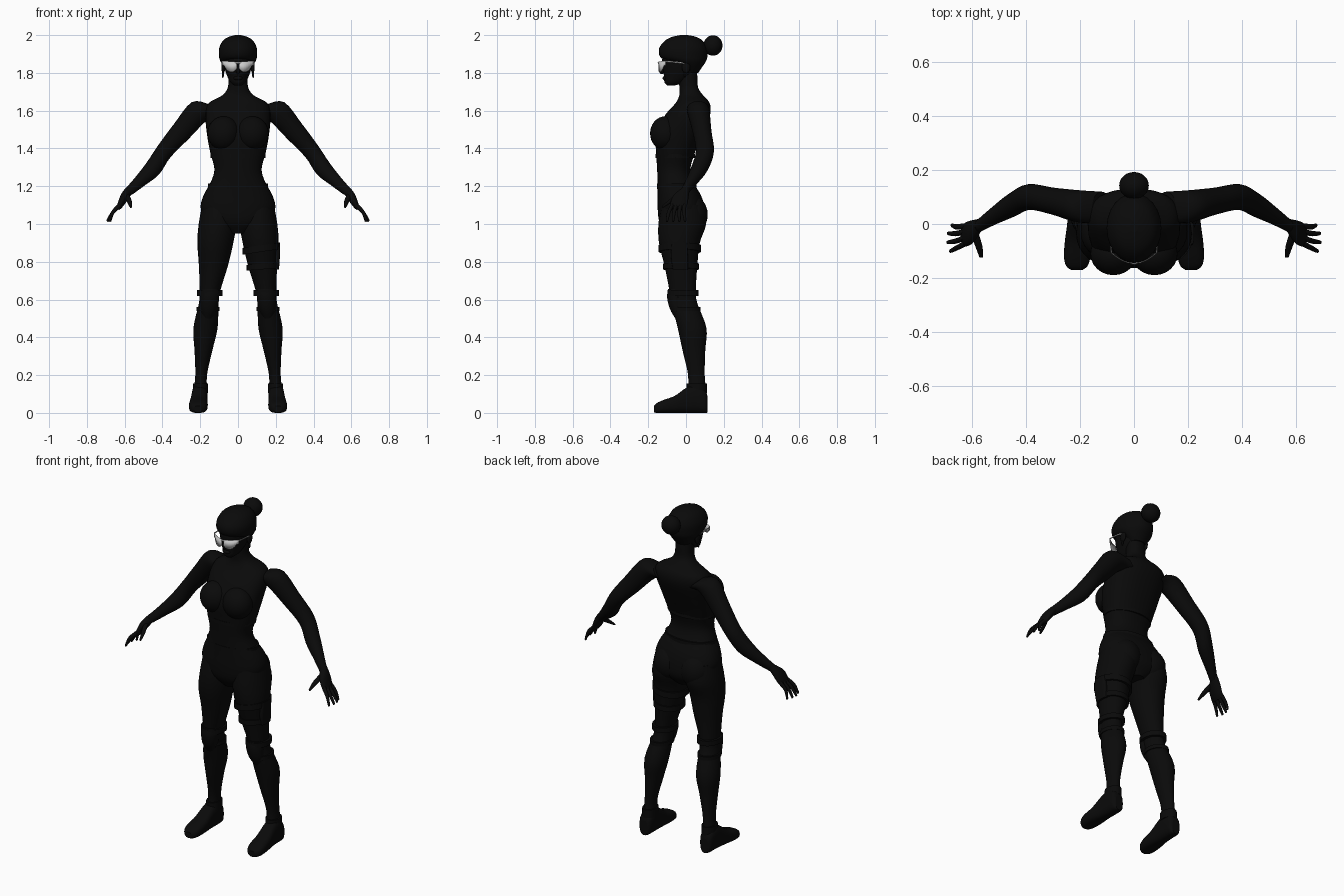
import bpy, bmesh, math
from mathutils import Vector, Matrix

cube = bpy.data.objects.get("Cube")
if cube:
    bpy.data.objects.remove(cube, do_unlink=True)


def material(name, value):
    mat = bpy.data.materials.new(name)
    mat.use_nodes = True
    colour = (value, value, value, 1)
    mat.diffuse_color = colour
    mat.node_tree.nodes["Principled BSDF"].inputs["Base Color"].default_value = colour
    return mat


BLACK = material("black", 0.003)
SILVER = material("silver", 0.6)
X, Y, Z = Vector((1, 0, 0)), Vector((0, 1, 0)), Vector((0, 0, 1))
ARM_UP = Vector((0.7, 0, 0.7))


def finish(name, bm, mat=BLACK, smooth=True):
    bmesh.ops.recalc_face_normals(bm, faces=bm.faces)
    for face in bm.faces:
        face.smooth = smooth and len(face.verts) < 5
    mesh = bpy.data.meshes.new(name)
    bm.to_mesh(mesh)
    bm.free()
    mesh.materials.append(mat)
    obj = bpy.data.objects.new(name, mesh)
    bpy.context.collection.objects.link(obj)
    return obj


def spline(rows, steps):
    """Smooth the list of sections through every given one."""
    out = []
    for i in range(len(rows) - 1):
        quad = [rows[max(i - 1, 0)], rows[i], rows[i + 1], rows[min(i + 2, len(rows) - 1)]]
        for k in range(steps):
            t = k / steps
            out.append([b + t * (c - a) / 2 + t * t * (a - 2.5 * b + 2 * c - d / 2)
                        + t ** 3 * (1.5 * (b - c) + (d - a) / 2)
                        for a, b, c, d in zip(*quad)])
    return out + [list(rows[-1])]


def loft(name, rows, u=X, v=Y, side=1, power=2, steps=4, sides=24, mat=BLACK):
    """Tube through sections (x, y, z, radius along u, radius along v)."""
    bm = bmesh.new()
    rings = []
    for x, y, z, ru, rv in spline(rows, steps):
        ring = []
        for k in range(sides):
            a = math.tau * k / sides
            c, s = math.cos(a), math.sin(a)
            p = Vector((x, y, z))
            p += u * ru * math.copysign(abs(c) ** (2 / power), c)
            p += v * rv * math.copysign(abs(s) ** (2 / power), s)
            ring.append(bm.verts.new((p.x * side, p.y, p.z)))
        rings.append(ring)
    for low, high in zip(rings, rings[1:]):
        for k in range(sides):
            n = (k + 1) % sides
            bm.faces.new((low[k], low[n], high[n], high[k]))
    bm.faces.new(rings[0])
    bm.faces.new(rings[-1])
    return finish(name, bm, mat)


def ball(name, centre, radii, mat=BLACK):
    bm = bmesh.new()
    bmesh.ops.create_uvsphere(bm, u_segments=24, v_segments=16, radius=1)
    bmesh.ops.transform(bm, matrix=Matrix.Translation(centre) @ Matrix.Diagonal((*radii, 1)), verts=bm.verts)
    return finish(name, bm, mat)


def at_height(rows, z):
    """Section of a downward list of rows at height z."""
    for a, b in zip(rows, rows[1:]):
        if b[2] <= z <= a[2]:
            t = (a[2] - z) / (a[2] - b[2])
            return [p + t * (q - p) for p, q in zip(a, b)]


def strap(name, rows, z, height, side, tilt=0.0, grow=0.009):
    x, y, _, ru, rv = at_height(rows, z)
    levels = [z - height / 2, z + height / 2]
    loft(name, [(x, y, h, ru + grow, rv + grow) for h in levels],
         u=Vector((1, 0, tilt)), side=side, steps=1)


# Torso and neck
torso = [
    (0, -.02, .95, .05, .08), (0, -.02, 1.01, .16, .12), (0, -.025, 1.08, .197, .125),
    (0, -.035, 1.15, .183, .115), (0, -.055, 1.22, .145, .095), (0, -.065, 1.29, .125, .088),
    (0, -.055, 1.38, .147, .103), (0, -.035, 1.48, .165, .125), (0, .01, 1.58, .172, .118),
    (0, .035, 1.64, .155, .09), (0, .028, 1.68, .085, .064), (0, .015, 1.72, .055, .05),
    (0, .01, 1.78, .05, .05), (0, .005, 1.84, .05, .05)]
loft("torso", torso, power=2.3, sides=32)
down = torso[::-1]
strap("waistband", down, 1.2, .03, 1, grow=.003)
strap("top_hem", down, 1.36, .02, 1, grow=.004)

# Head, hair and bun
loft("head", [
    (0, -.08, 1.733, .02, .02), (0, -.062, 1.75, .04, .052), (0, -.04, 1.78, .056, .076),
    (0, -.028, 1.82, .07, .094), (0, -.022, 1.87, .08, .104), (0, -.02, 1.93, .08, .1)])
loft("hair", [
    (0, .03, 1.8, .045, .035), (0, .025, 1.83, .07, .06), (0, .005, 1.86, .092, .1),
    (0, -.012, 1.885, .1, .125), (0, -.015, 1.93, .1, .127), (0, -.012, 1.97, .08, .1),
    (0, -.01, 1.99, .05, .065), (0, -.01, 2.0, .015, .02)])
ball("hair_bun", (0, .143, 1.945), (.055, .05, .054))
ball("nose", (0, -.128, 1.815), (.012, .016, .022))
ball("lips", (0, -.112, 1.772), (.024, .012, .011))

leg = [
    (.1, -.02, 1.1, .09, .11), (.108, -.02, 1.0, .1, .126), (.12, -.035, .9, .095, .108),
    (.13, -.027, .78, .077, .087), (.148, -.018, .65, .055, .07), (.155, -.008, .58, .052, .068),
    (.172, .032, .45, .064, .076), (.183, .042, .33, .047, .06), (.195, .055, .2, .031, .044),
    (.2, .058, .1, .037, .05), (.203, .055, .04, .038, .05)]
arm = [
    (.12, .065, 1.6, .055, .05), (.2, .065, 1.6, .06, .064), (.3, .085, 1.49, .05, .056),
    (.39, .1, 1.385, .048, .046), (.45, .072, 1.295, .045, .046),
    (.52, .03, 1.225, .033, .033), (.58, -.01, 1.17, .022, .024)]
palm = [
    (.575, -.005, 1.18, .024, .022), (.6, -.028, 1.145, .042, .024),
    (.622, -.038, 1.105, .045, .018), (.636, -.042, 1.08, .036, .01)]
foot = [
    (.203, .113, .045, .022, .044), (.203, .1, .06, .037, .06), (.203, .05, .075, .042, .075),
    (.205, 0, .066, .043, .066), (.208, -.06, .045, .048, .045), (.211, -.12, .034, .049, .034),
    (.212, -.155, .026, .04, .026), (.212, -.17, .02, .022, .017)]

for side, label in ((1, "left"), (-1, "right")):
    # Body masses
    ball(label + "_bust", (.076 * side, -.11, 1.48), (.086, .08, .09))
    ball(label + "_hip_back", (.088 * side, .03, 1.05), (.09, .085, .1))
    ball(label + "_ear", (.078 * side, 0, 1.83), (.01, .022, .032))
    ball(label + "_earring", (.08 * side, -.005, 1.79), (.006, .006, .016))

    # Limbs
    loft(label + "_leg", leg, side=side)
    loft(label + "_arm", arm, u=Y, v=ARM_UP, side=side)
    loft(label + "_palm", palm, u=Y, v=ARM_UP, side=side)
    for i, (root, tip, reach) in enumerate(
            [(-.072, -.1, .68), (-.05, -.068, .69), (-.028, -.035, .688), (-.008, -.005, .675)]):
        loft(f"{label}_finger_{i + 1}", [
            (.625, root, 1.1, .011, .012), (.66, (root + tip) / 2 - .004, 1.065, .01, .01),
            (reach, tip, 1.02, .007, .007), (reach + .002, tip, 1.013, .003, .003)],
            u=Y, v=ARM_UP, side=side, sides=10)
    loft(label + "_thumb", [
        (.59, -.04, 1.15, .015, .015), (.575, -.085, 1.12, .013, .013),
        (.567, -.125, 1.09, .006, .006)], u=X, v=Z, side=side, sides=10)

    # Shoes with a squarer section and a cuff
    loft(label + "_shoe", foot, u=X, v=Z, side=side, power=2.8)
    strap(label + "_shoe_cuff", leg, .13, .05, side, grow=.005)

    # Knee pads
    loft(label + "_knee_pad", [
        (.16, -.032, .5, .025, .025), (.155, -.045, .55, .045, .04),
        (.15, -.055, .61, .05, .045), (.148, -.055, .655, .045, .04)], side=side)
    strap(label + "_knee_strap_upper", leg, .635, .03, side, grow=.013)
    strap(label + "_knee_strap_lower", leg, .55, .022, side, grow=.007)

    # Glasses: curved lens, top frame and temple
    bm = bmesh.new()
    columns = []
    for k in range(9):
        t = k / 8
        x = .006 + .078 * t
        y = -.147 + 5.5 * x * x
        bottom = 1.838 - .034 * math.sin(math.pi * min(t * 1.1 + .08, 1)) ** .6
        columns.append([bm.verts.new((x * side, y, z)) for z in (bottom, 1.858 + .006 * t)])
    for a, b in zip(columns, columns[1:]):
        bm.faces.new((a[0], b[0], b[1], a[1]))
    lens = finish(label + "_lens", bm, SILVER)
    lens.modifiers.new("thickness", 'SOLIDIFY').thickness = .003
    loft(label + "_temple", [
        (.084, -.108, 1.86, .002, .004), (.086, -.06, 1.857, .002, .004),
        (.082, .0, 1.85, .002, .004)], u=X, v=Z, side=side, sides=8, mat=SILVER)

loft("glasses_bridge", [(-.01, -.147, 1.853, .003, .005), (.01, -.147, 1.853, .003, .005)],
     u=Y, v=Z, sides=8, mat=SILVER)

# Left thigh harness
strap("thigh_strap_upper", leg, .87, .035, 1, tilt=.15)
strap("thigh_strap_lower", leg, .775, .03, 1, tilt=.08)
loft("thigh_holster", [(.205, -.03, .76, .012, .04), (.208, -.035, .83, .014, .045),
                       (.21, -.035, .9, .013, .04)], power=4, steps=2)
